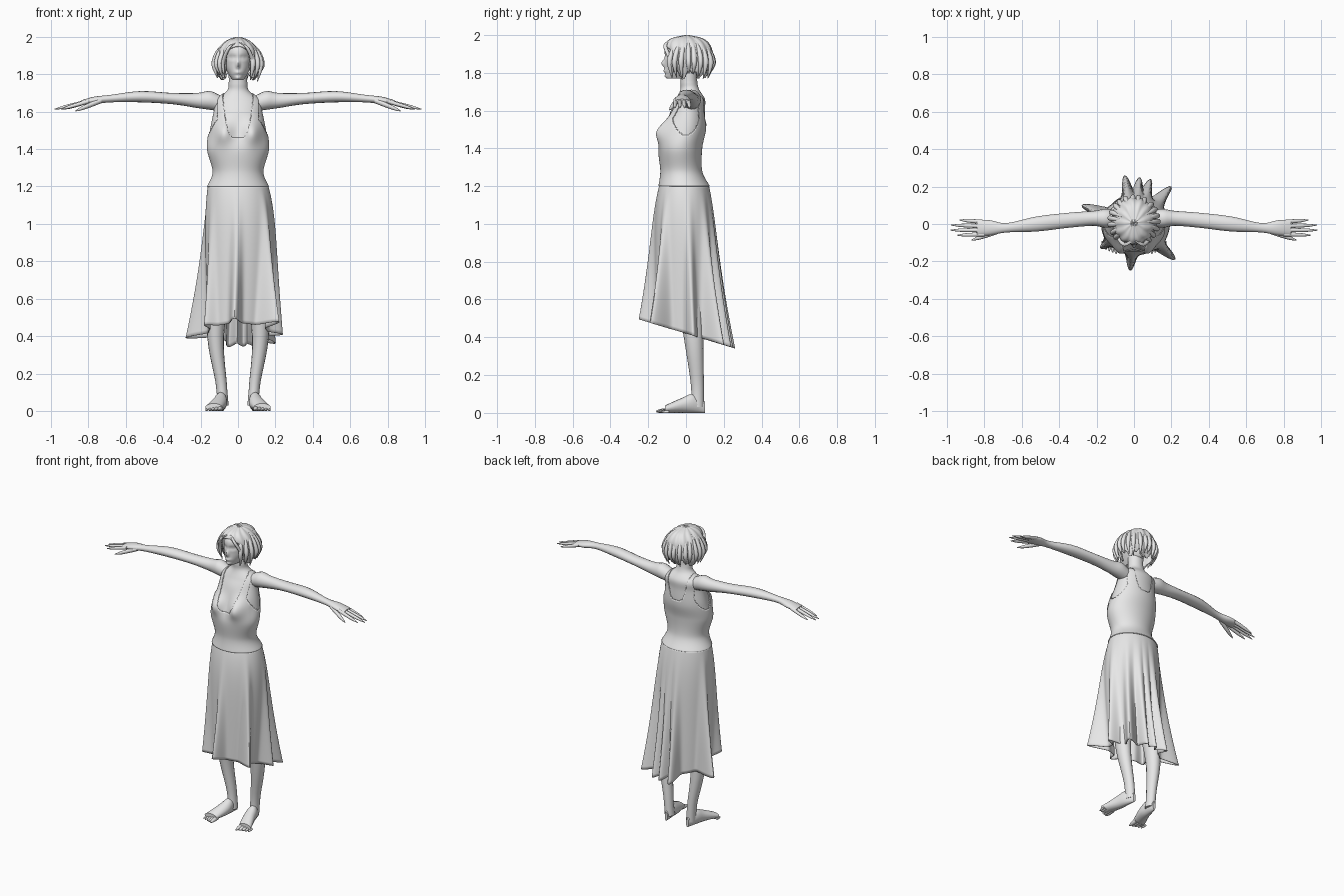
import bpy
import bmesh
import math
import random
from mathutils import Vector

random.seed(4)
cube = bpy.data.objects.get("Cube")
if cube:
    bpy.data.objects.remove(cube)

grey = bpy.data.materials.new("light grey")
grey.use_nodes = True
grey.diffuse_color = (.8, .8, .8, 1)
grey.node_tree.nodes["Principled BSDF"].inputs["Base Color"].default_value = grey.diffuse_color


def spline(rows, steps):
    """Catmull-Rom samples through a list of tuples."""
    points = [Vector(row) for row in rows]
    padded = [points[0]] + points + [points[-1]]
    samples = []
    for before, start, end, after in zip(padded, padded[1:], padded[2:], padded[3:]):
        leave, arrive = (end - before) / 2, (after - start) / 2
        for step in range(steps):
            t = step / steps
            ease = t * t * (3 - 2 * t)
            samples.append(start.lerp(end, ease) + leave * (t * (1 - t) ** 2) - arrive * (t * t * (1 - t)))
    return samples + [points[-1]]


def circle(count):
    """Cosine and sine pairs around a full turn."""
    turns = [math.tau * j / count for j in range(count)]
    return [(math.cos(turn), math.sin(turn)) for turn in turns]


def skin(name, rings, caps=True, drop=None, thickness=0):
    """Bridge rings of points; drop removes faces by their centre."""
    bm = bmesh.new()
    loops = [[bm.verts.new(point) for point in ring] for ring in rings]
    for low, high in zip(loops, loops[1:]):
        for j in range(len(low)):
            bm.faces.new((low[j - 1], low[j], high[j], high[j - 1]))
    if caps:
        bm.faces.new(loops[0][::-1])
        bm.faces.new(loops[-1])
        bmesh.ops.recalc_face_normals(bm, faces=bm.faces)
    if drop:
        unwanted = [face for face in bm.faces if drop(face.calc_center_median())]
        bmesh.ops.delete(bm, geom=unwanted, context="FACES")
    mesh = bpy.data.meshes.new(name)
    bm.to_mesh(mesh)
    bm.free()
    mesh.materials.append(grey)
    obj = bpy.data.objects.new(name, mesh)
    bpy.context.collection.objects.link(obj)
    bpy.ops.object.select_all(action="DESELECT")
    obj.select_set(True)
    bpy.context.view_layer.objects.active = obj
    bpy.ops.object.shade_smooth_by_angle(angle=math.radians(50))
    if thickness:
        obj.modifiers.new("thickness", "SOLIDIFY").thickness = thickness


def column(rows, count, grow=0, bumps=(), wave=0):
    """Upright loft through rows of height, front, back and half width."""
    rings = []
    for z, front, back, half_width in spline(rows, 10):
        ring = []
        for c, s in circle(count):
            swell = grow + wave * math.sin(13 * math.atan2(s, c) + 9 * z)
            x = (half_width + swell) * c
            y = (front + back) / 2 + ((back - front) / 2 + swell) * s
            for bump_x, bump_z, wide, tall, amount in bumps:
                distance = ((abs(x) - bump_x) / wide) ** 2 + ((z - bump_z) / tall) ** 2
                y -= amount * math.exp(-distance) * max(0, min(1, -2 * s))
            ring.append((x, y, z))
        rings.append(ring)
    return rings


def limb(name, rows, axis, side=1):
    """Tube through rows of centre, width and height, cut square to an axis."""
    rings = []
    for x, y, z, wide, tall in spline(rows, 5):
        ring = []
        for c, s in circle(16):
            u, v = wide * c, tall * s
            offset = {"x": (0, u, v), "y": (u, 0, v), "z": (u, v, 0)}[axis]
            point = Vector((x, y, z)) + Vector(offset)
            point.x *= side
            ring.append(point)
        rings.append(ring)
    skin(name, rings)


def digit(name, root, tip, radius, axis, side):
    """Finger or toe: full for most of its length, then tapered to a tip."""
    root, tip = Vector(root), Vector(tip)
    shape = ((0, 1), (.3, 1), (.7, .8), (1, .2))
    rows = [(*root.lerp(tip, along), radius * size, radius * size) for along, size in shape]
    limb(name, rows, axis, side)


# Torso and neck, with the bust as soft bumps
torso = [(1.2, -.14, .12, .16), (1.28, -.13, .08, .13), (1.4, -.14, .08, .16),
         (1.5, -.11, .1, .15), (1.6, -.08, .1, .13), (1.66, -.05, .1, .12),
         (1.71, -.03, .07, .06), (1.75, -.03, .06, .05), (1.8, -.03, .06, .05)]
bust = [(.08, 1.49, .05, .06, .05)]
skin("torso", column(torso, 100, bumps=bust))


# Dress bodice with a scooped neck, scooped back and arm holes
def bodice_opening(p):
    scoop = 1.46 if p.y < 0 else 1.53
    neck = p.z > scoop + (abs(p.x) / .12) ** 4
    armhole = abs(p.x) > .11 and math.hypot(p.y / .08, (p.z - 1.62) / .15) < 1
    return neck or armhole or p.z > 1.7


skin("dress_bodice", column(torso, 200, .006, bust), False, bodice_opening, .004)

# Skirt: a smooth hip oval that opens into a folded hem, lower at the back
fold_tips = [Vector(tip) for tip in ((.24, .04), (.2, .2), (.09, .24), (.03, .25), (-.05, .26),
                                     (-.28, .1), (-.18, -.13), (-.02, -.25), (.22, -.19))]
skirt_rings = []
for i in range(40, -1, -1):
    t = i / 40
    full = 1 - (1 - t) ** 6
    ring = []
    for c, s in circle(240):
        ray = Vector((c, s))
        reach = max((tip.length - .16) * math.exp(-(ray.angle(tip) / .14) ** 2) for tip in fold_tips)
        hem = ray * (.16 + reach)
        hip = Vector((.01 * full + (.16 + .03 * full) * c, (.13 + .03 * full) * s - .01))
        x, y = hip.lerp(hem, t ** 1.6)
        hem_height = .42 - .3 * hem.y
        ring.append((x, y, 1.21 + (hem_height - 1.21) * t))
    skirt_rings.append(ring)
skin("dress_skirt", skirt_rings, False, thickness=.004)

# Head with nose, eye sockets, eyes, lips and chin
head = [(1.77, -.1, .02, .03), (1.8, -.11, .07, .05), (1.85, -.11, .1, .07),
        (1.93, -.11, .11, .07), (1.97, -.07, .08, .05), (1.99, -.02, .03, .01)]
features = [(0, 1.85, .01, .02, .02), (.03, 1.89, .02, .01, -.012), (.03, 1.89, .01, .005, .006),
            (0, 1.81, .02, .01, .008), (0, 1.78, .02, .01, .008)]
skin("head", column(head, 100, bumps=features))

# Bobbed hair with a face opening and ragged ends
hair = [(1.77, -.05, .1, .1), (1.82, -.07, .13, .12), (1.88, -.1, .14, .12),
        (1.94, -.11, .13, .1), (1.98, -.08, .09, .06), (2, 0, .01, .01)]


def hair_opening(p):
    turn = math.atan2(p.y, p.x)
    ends = 1.79 + .02 * math.sin(7 * turn) + .01 * math.sin(17 * turn)
    face = p.y < -.02 and abs(p.x) < .065 and p.z < 1.95 - 7 * p.x ** 2
    return face or p.z < ends


skin("hair", column(hair, 160, wave=.003), False, hair_opening, .008)

# Loose locks lying over the hair, and two framing the face
for k in range(18):
    turn = math.radians(-50 + 16 * k)
    end = random.uniform(1.76, 1.8)
    sway = random.uniform(-.02, .02)
    fall = ((.07, 1.97, .004), (.11, 1.92, .012), (.13, 1.85, .013), (.11, end, .002))
    limb("hair_lock", [(reach * math.cos(turn + sway * i), .015 + reach * math.sin(turn + sway * i),
                        z, radius, radius) for i, (reach, z, radius) in enumerate(fall)], "z")
for side in (-1, 1):
    fringe = [(.01, -.09, 1.97, .006), (.05, -.11, 1.94, .01), (.08, -.08, 1.86, .01), (.07, -.07, 1.78, .002)]
    limb("fringe_lock", [(*row, row[-1]) for row in fringe], "z", side)

# Limbs, mirrored left and right
arm = [(.08, .03, 1.64, .04, .04), (.15, .03, 1.66, .05, .05), (.22, .03, 1.66, .04, .04),
       (.35, .02, 1.67, .04, .03), (.52, 0, 1.68, .04, .03), (.68, -.02, 1.67, .025, .02),
       (.77, -.02, 1.66, .04, .02), (.84, -.02, 1.65, .04, .01)]
leg = [(.08, .06, .03, .03), (.09, .06, .15, .03), (.12, .04, .4, .045), (.1, .01, .75, .07), (.08, -.01, 1.18, .08)]
foot = [(.08, .1, .03, .01), (.09, .04, .05, .03), (.1, -.02, .04, .04), (.13, -.11, .02, .045)]
for side, word in ((1, "left"), (-1, "right")):
    limb(word + "_arm", arm, "x", side)
    limb(word + "_leg", [(x, y, z, r, r * 1.15) for x, y, z, r in leg], "z", side)
    limb(word + "_foot", [(x, y, z, wide, z) for x, y, z, wide in foot], "y", side)
    for i in range(4):
        tip_x = .985 - .02 * (i - 1.4) ** 2
        digit(word + "_finger", (.8, .022 * i - .055, 1.655), (tip_x, .027 * i - .06, 1.613), .011, "x", side)
    digit(word + "_thumb", (.73, -.04, 1.66), (.87, -.087, 1.604), .014, "x", side)
    for i in range(5):
        x, radius = .096 + .018 * i, .013 - .0015 * i
        digit(word + "_toe", (x, -.09, radius), (x, .007 * i - .16, radius * .6), radius, "y", side)
